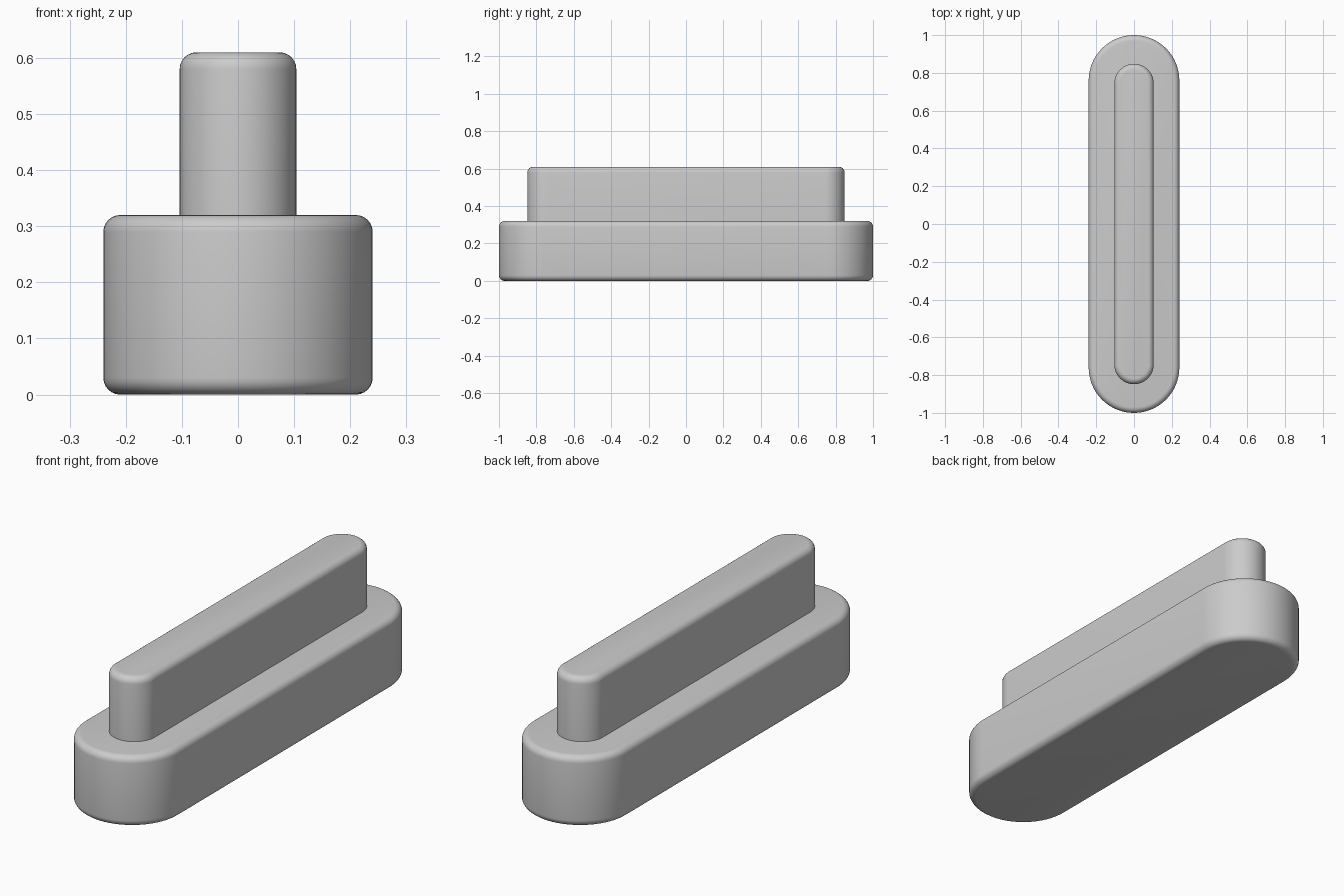
import bpy, bmesh
from math import pi, sin, cos

cube = bpy.data.objects.get("Cube")
if cube:
    bpy.data.objects.remove(cube, do_unlink=True)

grey = bpy.data.materials.new("plain_grey")
grey.use_nodes = True
colour = (0.6, 0.6, 0.6, 1)
grey.diffuse_color = colour
grey.node_tree.nodes["Principled BSDF"].inputs["Base Color"].default_value = colour


def rounded_bar(name, radius, half_length, z0, z1, rounded_levels, bevel=0.03, steps=32):
    """Extrude a round-ended outline and round its rim at the given heights."""
    bm = bmesh.new()
    outline = []
    for end in (1, -1):
        centre = end * (half_length - radius)
        for i in range(steps + 1):
            a = pi * i / steps
            outline.append(bm.verts.new((end * radius * cos(a), centre + end * radius * sin(a), z0)))
    face = bm.faces.new(outline)
    top = bmesh.ops.extrude_face_region(bm, geom=[face], use_keep_orig=True)["geom"]
    for v in top:
        if isinstance(v, bmesh.types.BMVert):
            v.co.z = z1
    bmesh.ops.recalc_face_normals(bm, faces=bm.faces)
    rims = [e for e in bm.edges
            if any(all(abs(v.co.z - z) < 1e-5 for v in e.verts) for z in rounded_levels)]
    bmesh.ops.bevel(bm, geom=rims, offset=bevel, segments=6, profile=0.5,
                    affect='EDGES', clamp_overlap=True)
    mesh = bpy.data.meshes.new(name)
    bm.to_mesh(mesh)
    bm.free()
    mesh.materials.append(grey)
    obj = bpy.data.objects.new(name, mesh)
    bpy.context.collection.objects.link(obj)
    bpy.ops.object.select_all(action='DESELECT')
    obj.select_set(True)
    bpy.context.view_layer.objects.active = obj
    bpy.ops.object.shade_smooth_by_angle()
    return obj


# Wide base, rounded on both rims
rounded_bar("base", 0.24, 1.0, 0, 0.32, (0, 0.32))
# Narrow raised bar, rounded on its top rim only
rounded_bar("raised_bar", 0.104, 0.848, 0.315, 0.61, (0.61,))
